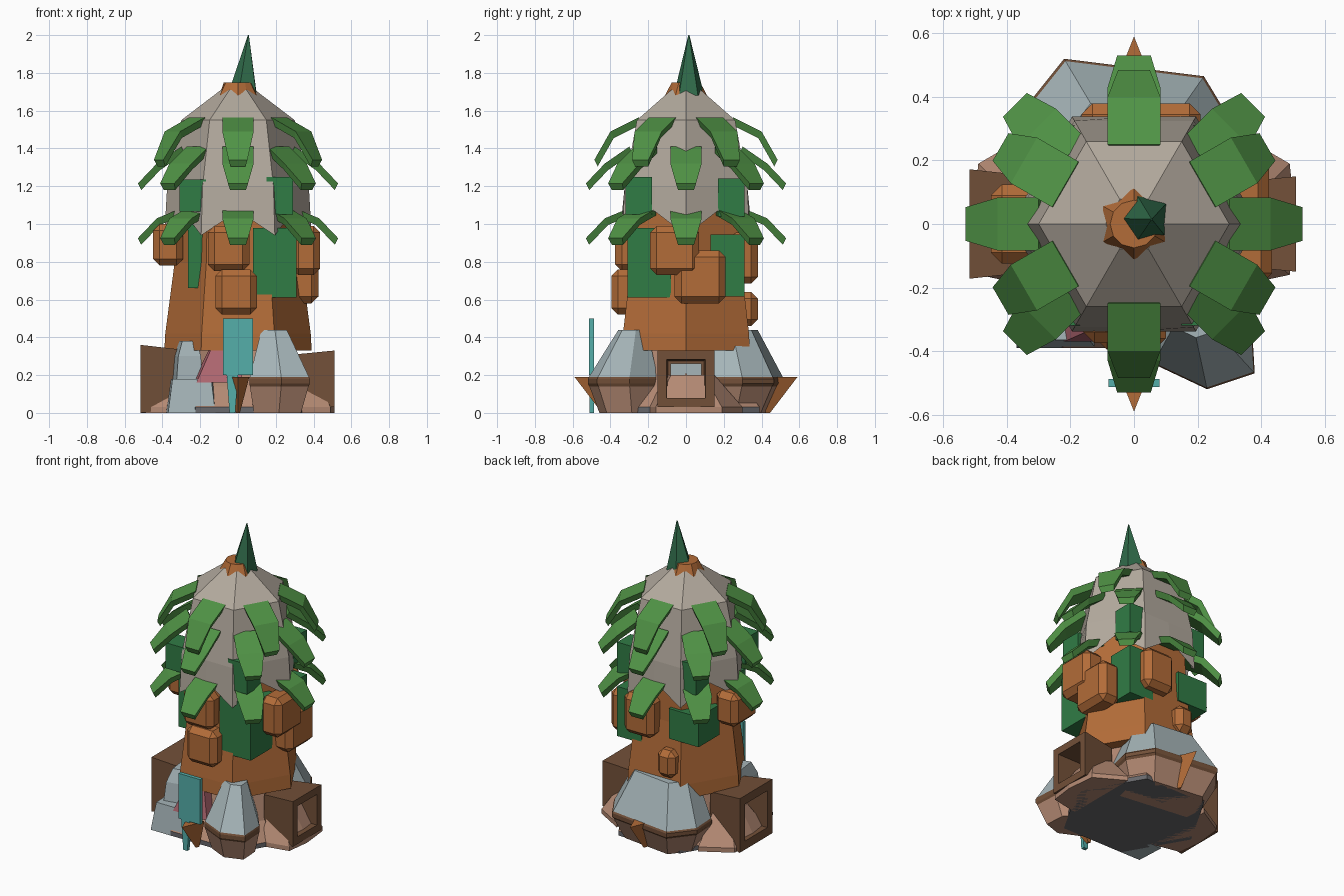
import bpy, bmesh
from math import cos, sin, pi, radians
from mathutils import Matrix, Vector

if "Cube" in bpy.data.objects:
    bpy.data.objects.remove(bpy.data.objects["Cube"])


def mat(name, rgb):
    m = bpy.data.materials.new(name)
    m.diffuse_color = (*rgb, 1)
    m.use_nodes = True
    m.node_tree.nodes["Principled BSDF"].inputs["Base Color"].default_value = m.diffuse_color
    return m


BARK = mat("bark", (0.45, 0.15, 0.04))
LEAF = mat("leaf", (0.08, 0.29, 0.06))
MOSS = mat("moss", (0.03, 0.20, 0.06))
TIP = mat("tip", (0.03, 0.15, 0.07))
DOME = mat("dome", (0.45, 0.40, 0.34))
ROCK = mat("rock", (0.38, 0.46, 0.48))
WOOD = mat("wood", (0.17, 0.08, 0.04))
EARTH = mat("earth", (0.45, 0.25, 0.17))
CLOTH = mat("cloth", (0.09, 0.43, 0.40))
PINK = mat("pink", (0.45, 0.14, 0.17))
SLATE = mat("slate", (0.14, 0.14, 0.15))


def finish(name, bm, material):
    bmesh.ops.recalc_face_normals(bm, faces=bm.faces)
    me = bpy.data.meshes.new(name)
    bm.to_mesh(me)
    bm.free()
    me.materials.append(material)
    ob = bpy.data.objects.new(name, me)
    bpy.context.collection.objects.link(ob)
    return ob


def loft(name, rings, material):
    """Skin equal-length rings of 3D points and cap both ends."""
    bm = bmesh.new()
    vs = [[bm.verts.new(p) for p in r] for r in rings]
    n = len(vs[0])
    for a, b in zip(vs, vs[1:]):
        for i in range(n):
            bm.faces.new((a[i], a[(i + 1) % n], b[(i + 1) % n], b[i]))
    bm.faces.new(vs[0][::-1])
    bm.faces.new(vs[-1])
    return finish(name, bm, material)


def ring(r, z, n=6, cx=0, cy=0, rot=0):
    return [(cx + r * cos(rot + 2 * pi * i / n), cy + r * sin(rot + 2 * pi * i / n), z) for i in range(n)]


def rock(name, foot, centre, levels, material=ROCK):
    """Footprint polygon scaled about a centre at each (z, scale)."""
    cx, cy = centre
    return loft(name, [[(cx + (x - cx) * s, cy + (y - cy) * s, z) for x, y in foot] for z, s in levels], material)


def box(name, centre, size, material, bevel=0.0):
    bm = bmesh.new()
    bmesh.ops.create_cube(bm, size=1, matrix=Matrix.Diagonal((*size, 1)))
    if bevel:
        bmesh.ops.bevel(bm, geom=bm.edges[:], offset=bevel, segments=1, affect='EDGES')
    bmesh.ops.translate(bm, verts=bm.verts, vec=centre)
    return finish(name, bm, material)


def leaf(name, deg, path):
    """Bent tapering slab following (radius, z, half width) points."""
    rings = []
    t = 0.035
    for r, z, w in path:
        rings.append([(r, -w, z), (r, w, z), (r - t * .5, w * .8, z - t), (r - t * .5, -w * .8, z - t)])
    ob = loft(name, rings, LEAF)
    ob.data.transform(Matrix.Rotation(radians(deg), 4, 'Z'))


# trunk
loft("trunk", [ring(0.39, 0.33), ring(0.385, 0.42), ring(0.335, 0.8), ring(0.325, 1.1)], BARK)

# dome with zigzag hem, twelve points per ring so the hem can dip at the corners
def dome_ring(r, z_corner, z_mid):
    c = ring(r, 0)
    out = []
    for i in range(6):
        a, b = Vector(c[i]), Vector(c[(i + 1) % 6])
        m = (a + b) / 2
        out += [(a.x, a.y, z_corner), (m.x, m.y, z_mid)]
    return out


loft("dome", [dome_ring(0.36, 1.05, 1.1), dome_ring(0.39, 0.94, 1.07), dome_ring(0.375, 1.2, 1.2),
              dome_ring(0.30, 1.55, 1.55), dome_ring(0.09, 1.71, 1.71)], DOME)

# crown collar with drooping points, and leaning pointed tip
collar = [(x * k, y * k, z) for i, (x, y, _) in enumerate(ring(0.125, 0, 12, rot=pi / 6))
          for k, z in [(0.72, 1.70) if i % 2 else (1, 1.655)]]
loft("crown_collar", [collar, ring(0.075, 1.75, 12, rot=pi / 6)], BARK)
loft("tip_cone", [ring(0.085, 1.68, 5, 0.03, 0.015, .6), ring(0.003, 2.0, 5, 0.055, 0.015, .6)], TIP)

# leaf rows
for i in range(6):
    leaf("upper_leaf", 30 + 60 * i, [(0.25, 1.565, .083), (0.40, 1.49, .083), (0.485, 1.34, .05)])
for i in range(8):
    leaf("middle_leaf", 45 * i, [(0.30, 1.41, .083), (0.43, 1.32, .083), (0.53, 1.215, .053)])
    leaf("lower_leaf", 45 * i, [(0.31, 1.08, .083), (0.43, 1.03, .083), (0.53, 0.925, .053)])

# moss blocks at the corners
for x, y, z, h, s in [(.195, -.195, .795, .37, .23), (-.21, -.19, .83, .34, .11),
                      (.2, .22, .78, .33, .18), (-.2, .2, .8, .2, .22),
                      (-.24, -.25, 1.15, .17, .14), (.22, -.25, 1.15, .2, .14),
                      (.22, .24, 1.14, .2, .14), (-.22, .24, 1.14, .2, .14)]:
    box("moss_block", (x, y, z), (s, s, h), MOSS)

# bark knobs
for c, s in [((-.37, 0, .89), (.16, .25, .22)), ((-.05, -.29, .87), (.22, .17, .24)),
             ((-.01, -.31, .64), (.22, .17, .24)), ((.35, .075, .72), (.15, .27, .28)),
             ((.36, -.06, .86), (.15, .26, .26)), ((-.1, .32, .55), (.13, .12, .18)),
             ((.1, .3, .82), (.22, .16, .27))]:
    box("bark_knob", c, s, BARK, 0.035)

# ground slab, earth skirt and inner core
loft("ground_slab", [ring(0.45, 0), ring(0.45, 0.03)], SLATE)
loft("earth_mound", [ring(0.45, 0.03), ring(0.36, 0.14), ring(0.30, 0.36)], EARTH)
for s in (-1, 1):
    rock("earth_ramp", [(s * .3, -.2), (s * .49, -.16), (s * .51, 0), (s * .49, .19), (s * .3, .3)],
         (s * .3, 0), [(0, 1), (.03, 1), (.2, .5)], EARTH)

# boulders, each with a brown band and an earth foot
def boulder(name, foot, centre, top, shrink):
    rock(name, foot, centre, [(.19, .98), (top, shrink)])
    rock(name + "_band", foot, centre, [(.14, .97), (.155, 1), (.18, 1), (.19, .98)], WOOD)
    rock(name + "_foot", foot, centre, [(0, .78), (.14, .97)], EARTH)


boulder("back_boulder", [(-.33, .2), (-.34, .37), (-.22, .52), (.22, .465), (.32, .3), (.28, .12)], (0, .15), .44, .62)
boulder("front_right_boulder", [(.06, -.3), (.06, -.44), (.23, -.52), (.38, -.47), (.37, -.3), (.25, -.15)],
        (.17, -.24), .44, .42)
rock("front_left_rock", [(-.38, -.2), (-.37, -.39), (-.12, -.39), (-.1, -.2)], (-.24, -.25), [(0, 1), (.18, .82)])
rock("left_rock_peak", [(-.36, -.08), (-.33, -.33), (-.18, -.3), (-.18, -.08)], (-.26, -.2), [(.1, 1), (.3, .8), (.38, .5)])
rock("pink_crystal", [(-.24, -.25), (-.22, -.37), (.03, -.37), (.03, -.25)], (-.06, -.3), [(.16, 1), (.38, .4)], PINK)

# side window boxes: flared square tubes with a grey pane set inside
def window(name, s, far, hy, z0, z1):
    def sq(x, k):
        zc, hz = (z0 + z1) / 2, (z1 - z0) / 2
        return [(s * x, a * hy * k, zc + b * hz * k) for a, b in ((-1, -1), (1, -1), (1, 1), (-1, 1))]
    loft(name, [sq(.28, .85), sq(far, 1), sq(far, .68), sq(far - .18, .64)], WOOD)
    box(name + "_pane", (s * (far - .175), 0, (z0 + z1) / 2), (.01, hy * 1.1, (z1 - z0) * .55), ROCK)


window("right_window", 1, .51, .15, .03, .33)
window("left_window", -1, .517, .172, .0, .36)

# front and back claws
for s in (-1, 1):
    loft("claw", [[(-.01, s * .42, 0), (.01, s * .42, 0), (0, s * .445, 0)],
                  [(-.06, s * .44, .19), (.06, s * .44, .19), (0, s * .59, .19)]], BARK)

# hanging banner
box("banner", (0, -.5, .35), (.16, .025, .3), CLOTH)
loft("banner_tail", [[(x, y, z) for x, y in ((a, -.512), (b, -.512), (b, -.488), (a, -.488))]
                     for a, b, z in ((-.045, -.015, .0), (-.06, 0, .2))], CLOTH)
